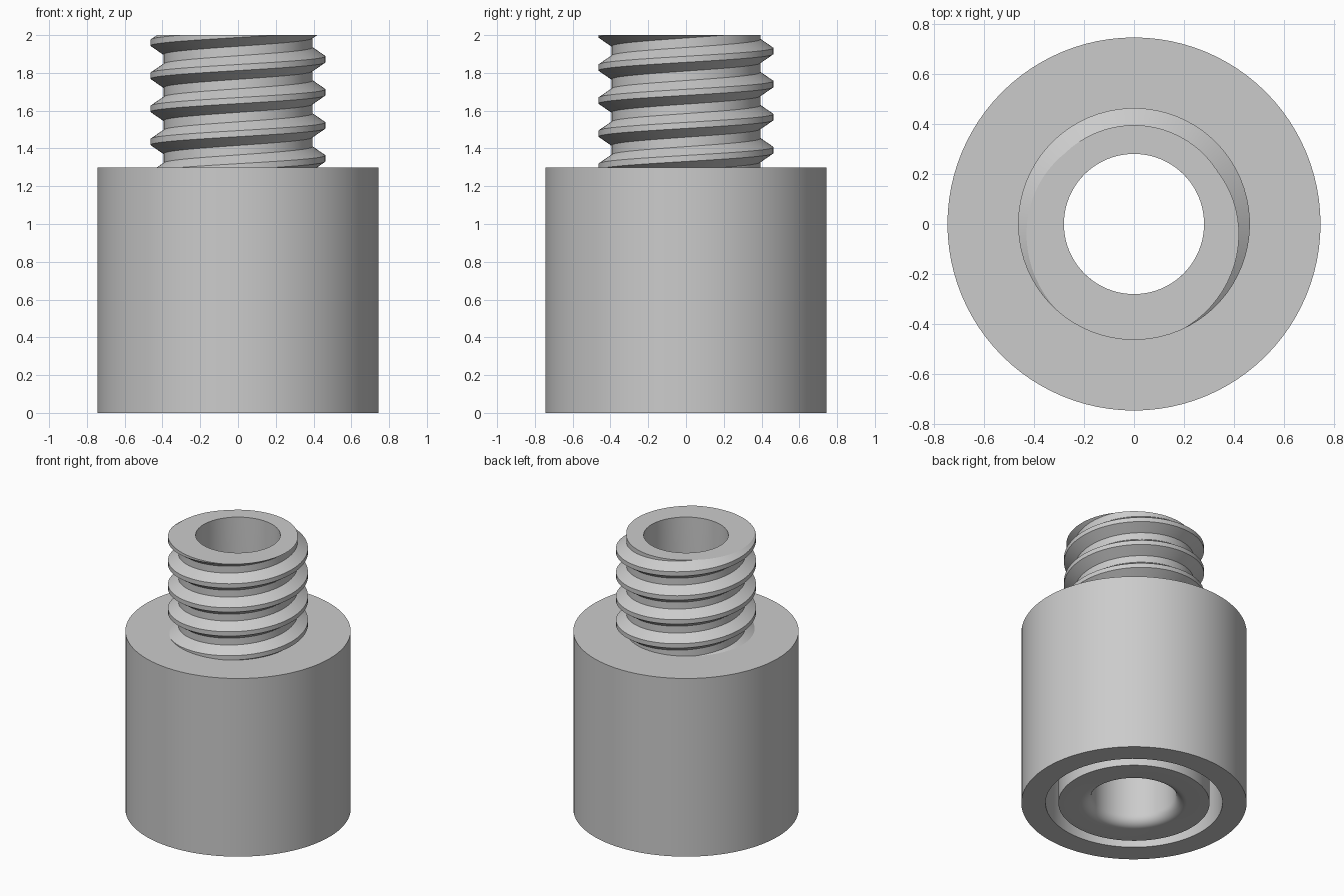
import bpy, bmesh, math
from mathutils import Matrix, Vector

cube = bpy.data.objects.get("Cube")
if cube:
    bpy.data.objects.remove(cube)

BORE, SHOULDER, TOP = 0.28, 1.3, 2.0
ROOT, CREST, PITCH = 0.395, 0.463, 0.175
START = math.radians(-97)          # angle where the crest meets the top face
AXIS = Vector((0, 0, 1))

grey = bpy.data.materials.new("satin_grey")
grey.use_nodes = True
colour = (0.6, 0.6, 0.6, 1)
grey.diffuse_color = colour
grey.node_tree.nodes["Principled BSDF"].inputs["Base Color"].default_value = colour


def sweep(bm, profile, turns, steps, rise=0.0, start=0.0):
    """Spin an (r, z) profile about z, climbing by rise per turn."""
    rot = Matrix.Rotation(start, 3, 'Z')
    verts = [bm.verts.new(rot @ Vector((r, 0, z))) for r, z in profile]
    edges = [bm.edges.new(pair) for pair in zip(verts, verts[1:])]
    bmesh.ops.spin(bm, geom=verts + edges, cent=(0, 0, 0), axis=AXIS,
                   dvec=AXIS * (rise / steps), angle=math.tau * turns,
                   steps=steps * turns, use_duplicate=False)
    bmesh.ops.remove_doubles(bm, verts=bm.verts, dist=1e-4)


def finish(bm, name):
    bmesh.ops.recalc_face_normals(bm, faces=bm.faces)
    mesh = bpy.data.meshes.new(name)
    bm.to_mesh(mesh)
    bm.free()
    mesh.materials.append(grey)
    obj = bpy.data.objects.new(name, mesh)
    bpy.context.collection.objects.link(obj)
    bpy.ops.object.select_all(action='DESELECT')
    obj.select_set(True)
    bpy.context.view_layer.objects.active = obj
    bpy.ops.object.shade_smooth_by_angle(angle=math.radians(30))
    return obj


# Body: sleeve, ring groove underneath, inner post with rounded bore mouth
fillet = 0.07
mouth = [(BORE + fillet * (1 - math.sin(a)), fillet * (1 - math.cos(a)))
         for a in (math.pi / 2 * i / 8 for i in range(9))]
body_profile = [(ROOT - 0.02, SHOULDER), (0.745, SHOULDER), (0.745, 0),
                (0.585, 0), (0.585, 0.8), (0.5, 0.8), (0.5, 0)]
body_profile += mouth + [(BORE, TOP)]
bm = bmesh.new()
sweep(bm, body_profile, 1, 96)
finish(bm, "body")

# Threaded neck: one pitch of the ridge swept up a helix, trimmed flat
crest_half, flank = 0.016, 0.0465
base = TOP - 6 * PITCH
ridge = [(ROOT, -PITCH / 2), (ROOT, -crest_half - flank), (CREST, -crest_half),
         (CREST, crest_half), (ROOT, crest_half + flank), (ROOT, PITCH / 2)]
bm = bmesh.new()
sweep(bm, [(r, base + z) for r, z in ridge], 7, 72, PITCH, START)
for height, side in ((SHOULDER, -1), (TOP, 1)):
    cut = bmesh.ops.bisect_plane(
        bm, geom=bm.verts[:] + bm.edges[:] + bm.faces[:], dist=1e-5,
        plane_co=(0, 0, height), plane_no=(0, 0, side), clear_outer=True)
    rim = [e for e in bm.edges if e.is_boundary
           and all(abs(v.co.z - height) < 1e-4 for v in e.verts)]
    # Flat end face running in to the bore
    cap = bmesh.ops.extrude_edge_only(bm, edges=rim)
    for v in cap["geom"]:
        if isinstance(v, bmesh.types.BMVert):
            flat = Vector((v.co.x, v.co.y, 0)).normalized() * BORE
            v.co = flat + AXIS * height
finish(bm, "threaded_neck")
